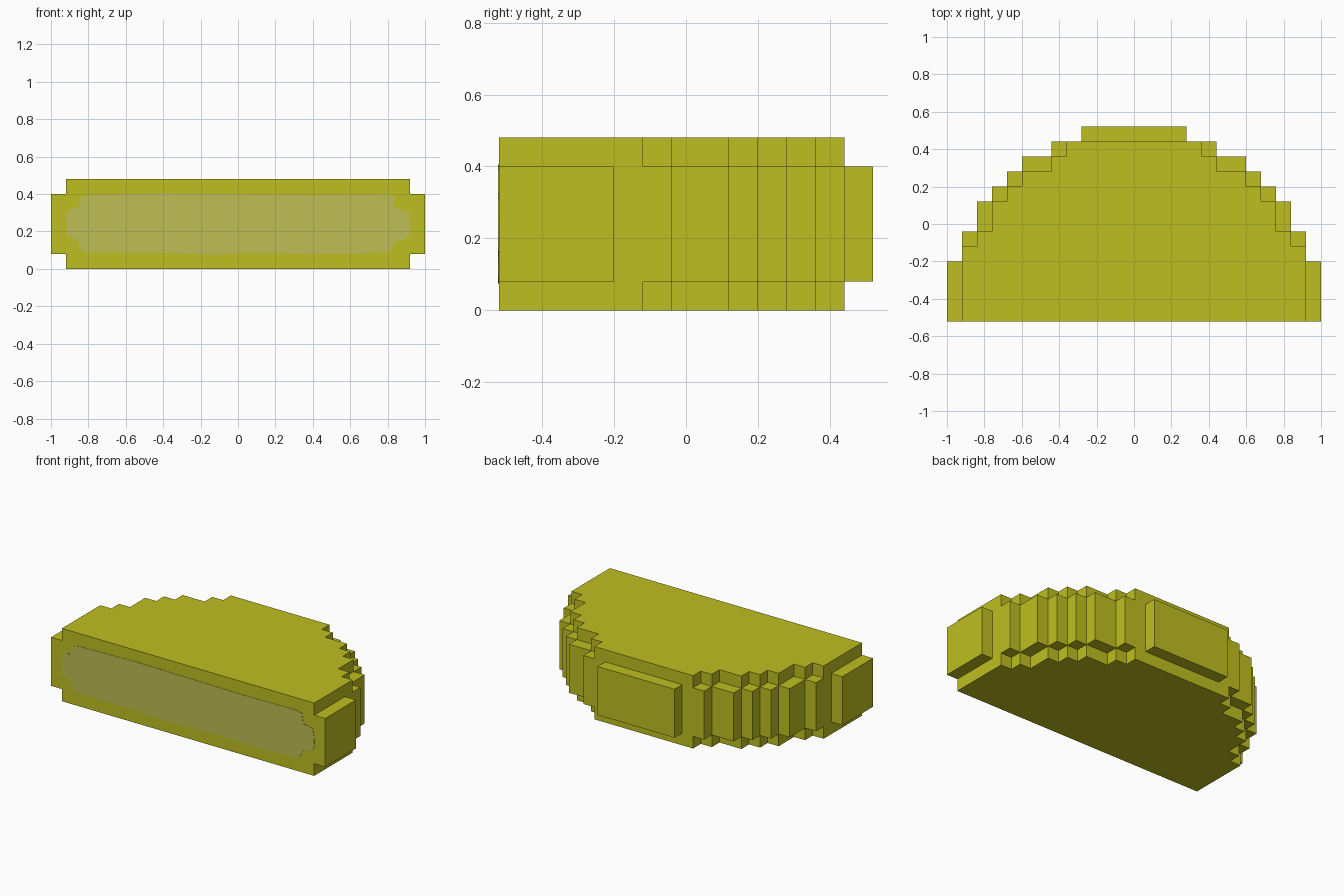
import bpy, bmesh
from mathutils import Vector

cube = bpy.data.objects.get("Cube")
if cube:
    bpy.data.objects.remove(cube, do_unlink=True)


def make_material(name, rgb):
    mat = bpy.data.materials.new(name)
    mat.use_nodes = True
    mat.diffuse_color = (*rgb, 1)
    bsdf = next(n for n in mat.node_tree.nodes if n.type == 'BSDF_PRINCIPLED')
    bsdf.inputs["Base Color"].default_value = (*rgb, 1)
    bsdf.inputs["Roughness"].default_value = 0.8
    return mat


def make_object(name, bm, mat):
    bmesh.ops.recalc_face_normals(bm, faces=bm.faces)
    mesh = bpy.data.meshes.new(name)
    bm.to_mesh(mesh)
    bm.free()
    mesh.materials.append(mat)
    obj = bpy.data.objects.new(name, mesh)
    bpy.context.collection.objects.link(obj)
    return obj


yellow = make_material("olive yellow", (0.521, 0.521, 0.015))
pale = make_material("pale olive", (0.521, 0.521, 0.09))

# Stepped half disc: half widths in cells for each row, front to back
CELL = 0.08
FRONT = -0.52
band_rows = [12] * 4 + [11] * 2 + [10] * 2 + [9, 8, 7, 5, 3]
rim_rows = [11] * 5 + [10] + [9] * 2 + [8, 7, 5, 4, -1]
layers = [rim_rows] + [band_rows] * 4 + [rim_rows]

filled = {(x, y, z)
          for z, rows in enumerate(layers)
          for y, half in enumerate(rows)
          for x in range(-half, half + 1)}

# Skin the filled cells, then merge the flat regions
bm = bmesh.new()
verts = {}


def corner(p):
    if p not in verts:
        verts[p] = bm.verts.new(((p[0] - 0.5) * CELL, FRONT + p[1] * CELL, p[2] * CELL))
    return verts[p]


for cell in filled:
    for axis in range(3):
        for side in (0, 1):
            neighbour = list(cell)
            neighbour[axis] += 2 * side - 1
            if tuple(neighbour) in filled:
                continue
            u, v = (axis + 1) % 3, (axis + 2) % 3
            quad = []
            for du, dv in ((0, 0), (1, 0), (1, 1), (0, 1)):
                p = list(cell)
                p[axis] += side
                p[u] += du
                p[v] += dv
                quad.append(corner(tuple(p)))
            bm.faces.new(quad if side else quad[::-1])

bmesh.ops.dissolve_limit(bm, angle_limit=0.01, verts=bm.verts, edges=bm.edges)
make_object("stepped_half_disc", bm, yellow)

# Pale painted patch on the flat front
outline = [(-0.92, 0.18), (-0.90, 0.165), (-0.86, 0.155), (-0.84, 0.10), (-0.80, 0.087),
           (-0.40, 0.085), (-0.13, 0.075), (0.10, 0.085), (0.40, 0.078), (0.65, 0.08),
           (0.81, 0.09), (0.835, 0.13), (0.85, 0.15), (0.91, 0.165), (0.922, 0.20),
           (0.92, 0.25), (0.91, 0.31), (0.84, 0.325), (0.83, 0.39), (0.79, 0.40),
           (0.40, 0.395), (0.0, 0.40), (-0.40, 0.405), (-0.80, 0.395), (-0.84, 0.38),
           (-0.855, 0.33), (-0.90, 0.32), (-0.92, 0.29), (-0.915, 0.23)]
bm = bmesh.new()
face = bm.faces.new([bm.verts.new((x, FRONT + 0.001, z)) for x, z in outline])
extruded = bmesh.ops.extrude_face_region(bm, geom=[face])
bmesh.ops.translate(bm, vec=Vector((0, -0.003, 0)),
                    verts=[g for g in extruded["geom"] if isinstance(g, bmesh.types.BMVert)])
# Keep a clean closed plate
if face.is_valid and len(bm.faces) < len(outline) + 2:
    bmesh.ops.holes_fill(bm, edges=bm.edges, sides=0)
make_object("front_patch", bm, pale)
